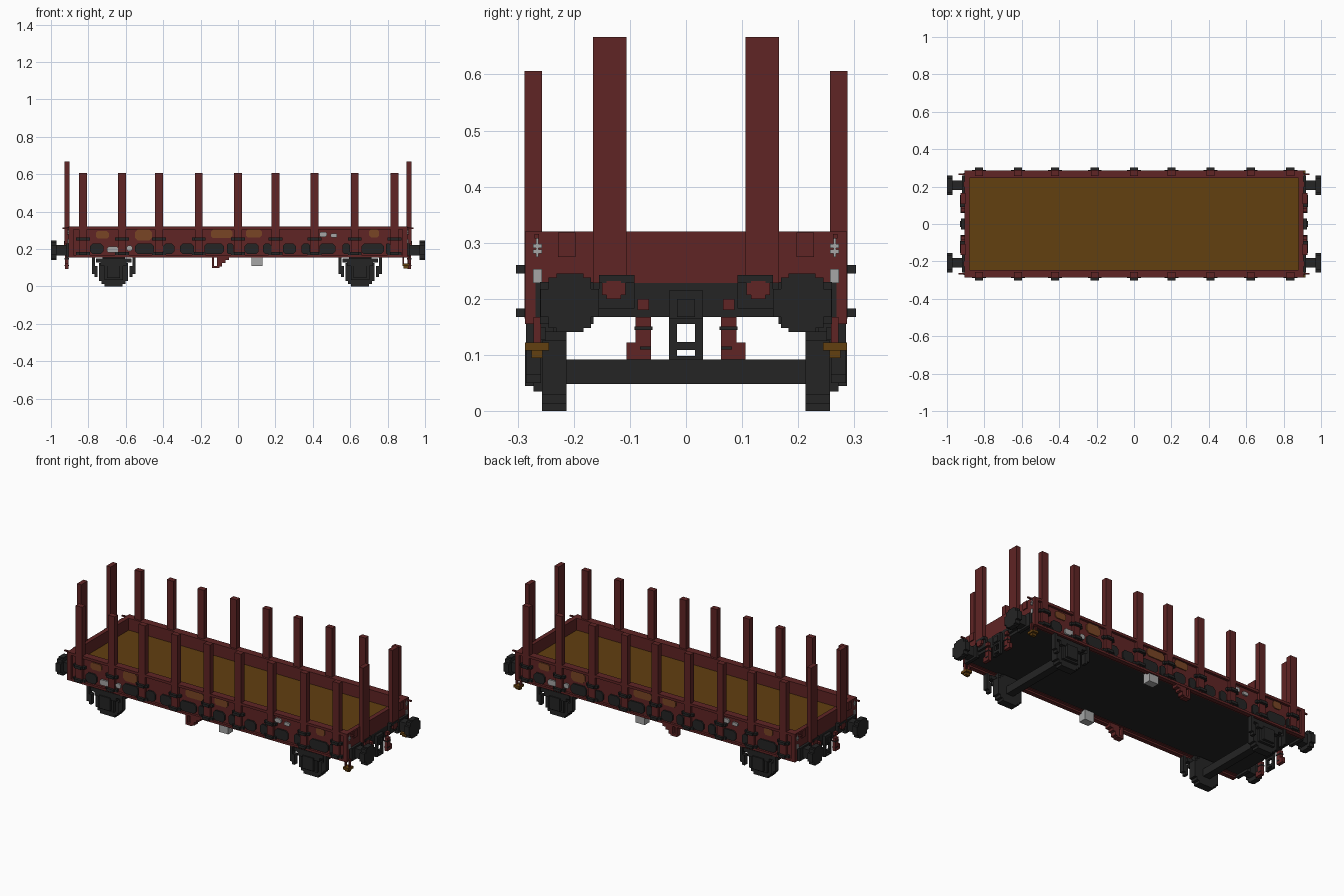
import bpy, bmesh, math
from mathutils import Vector

cube = bpy.data.objects.get("Cube")
if cube:
    bpy.data.objects.remove(cube, do_unlink=True)


def material(name, rgb):
    m = bpy.data.materials.new(name)
    m.use_nodes = True
    m.diffuse_color = (*rgb, 1)
    b = m.node_tree.nodes["Principled BSDF"]
    b.inputs["Base Color"].default_value = (*rgb, 1)
    b.inputs["Roughness"].default_value = 0.9
    return m


RED = material("oxide red", (0.115, 0.018, 0.018))
BLACK = material("frame black", (0.018, 0.018, 0.018))
WOOD = material("plank brown", (0.122, 0.050, 0.005))
RUST = material("rust orange", (0.190, 0.060, 0.018))
GREY = material("light grey", (0.38, 0.38, 0.38))


def finish(name, bm, mat):
    bmesh.ops.recalc_face_normals(bm, faces=bm.faces)
    me = bpy.data.meshes.new(name)
    bm.to_mesh(me)
    bm.free()
    me.materials.append(mat)
    ob = bpy.data.objects.new(name, me)
    bpy.context.collection.objects.link(ob)
    return ob


def boxes(name, mat, *spans):
    """One object from boxes given as (x0, x1, y0, y1, z0, z1)."""
    bm = bmesh.new()
    for x0, x1, y0, y1, z0, z1 in spans:
        vs = bmesh.ops.create_cube(bm, size=1)["verts"]
        for v in vs:
            v.co = Vector(((x0 + x1) / 2 + v.co.x * (x1 - x0),
                           (y0 + y1) / 2 + v.co.y * (y1 - y0),
                           (z0 + z1) / 2 + v.co.z * (z1 - z0)))
    return finish(name, bm, mat)


def stepped(axis, a0, a1, cu, cz, layers):
    """Blocky disc: nested boxes with half sizes (hu, hz) across an axis."""
    out = []
    for hu, hz in layers:
        if axis == "x":
            out.append((a0, a1, cu - hu, cu + hu, cz - hz, cz + hz))
        else:
            out.append((cu - hu, cu + hu, a0, a1, cz - hz, cz + hz))
    return out


def span(s, a, b):
    """Range a..b on the side given by sign s."""
    return (a, b) if s > 0 else (-b, -a)


def patch(name, mat, side, x0, x1, z0, z1, depth=0.006):
    """Thin painted plate with clipped corners on a side wall."""
    c = min(x1 - x0, z1 - z0) * 0.25
    pts = [(x0 + c, z0), (x1 - c, z0), (x1, z0 + c), (x1, z1 - c),
           (x1 - c, z1), (x0 + c, z1), (x0, z1 - c), (x0, z0 + c)]
    bm = bmesh.new()
    y = side * 0.2725
    f = bm.faces.new([bm.verts.new((x, y, z)) for x, z in pts])
    ext = bmesh.ops.extrude_face_region(bm, geom=[f])["geom"]
    bmesh.ops.translate(bm, vec=(0, side * depth, 0),
                        verts=[v for v in ext if isinstance(v, bmesh.types.BMVert)])
    finish(name, bm, mat)


# Deck and underframe
boxes("underframe", BLACK, (-0.885, 0.885, -0.25, 0.25, 0.168, 0.235))
boxes("plank_floor", WOOD, (-0.88, 0.88, -0.246, 0.246, 0.235, 0.25))

# Side walls, rims and sills
STAKES = [-0.829, -0.62, -0.422, -0.21, 0.0, 0.2, 0.409, 0.624, 0.836]
for s, tag in ((-1, "right"), (1, "left")):
    boxes("side_wall_" + tag, RED,
          (-0.905, 0.905, *span(s, 0.245, 0.273), 0.165, 0.32),
          (-0.905, 0.905, *span(s, 0.262, 0.287), 0.155, 0.168),
          (-0.905, 0.905, *span(s, 0.25, 0.287), 0.305, 0.32))
    # Stakes with their upper and lower brackets
    for i, x in enumerate(STAKES):
        boxes(f"side_stake_{tag}_{i}", RED,
              (x - 0.021, x + 0.021, *span(s, 0.257, 0.288), 0.165, 0.606))
        boxes(f"stake_bracket_{tag}_{i}", BLACK,
              (x - 0.037, x + 0.037, *span(s, 0.27, 0.289), 0.245, 0.26),
              (x - 0.022, x + 0.022, *span(s, 0.27, 0.303), 0.245, 0.26),
              (x - 0.037, x + 0.037, *span(s, 0.27, 0.289), 0.168, 0.183),
              (x - 0.022, x + 0.022, *span(s, 0.27, 0.303), 0.168, 0.183))

# Side wall plates, turned half round for the far side
DARK = [(-0.79, -0.72), (-0.55, -0.45), (-0.40, -0.34), (-0.31, -0.235),
        (-0.18, -0.075), (-0.06, -0.024), (0.035, 0.11), (0.135, 0.178),
        (0.24, 0.31), (0.34, 0.385), (0.435, 0.52), (0.56, 0.60),
        (0.66, 0.78), (0.79, 0.815)]
ORANGE = [(-0.76, -0.69, 0.255, 0.295), (-0.55, -0.46, 0.245, 0.304),
          (-0.145, -0.03, 0.258, 0.304), (0.042, 0.128, 0.262, 0.304),
          (0.70, 0.755, 0.262, 0.304)]
PALE = [(-0.70, -0.64, 0.18, 0.212), (-0.595, -0.565, 0.19, 0.218),
        (0.435, 0.475, 0.265, 0.29), (0.495, 0.53, 0.262, 0.282)]
for s in (-1, 1):
    def place(a, b):
        return (a, b) if s < 0 else (-b, -a)
    for a, b in DARK:
        patch("dark_side_plate", BLACK, s, *place(a, b), 0.172, 0.23, 0.009)
    for a, b, z0, z1 in ORANGE:
        patch("rust_patch", RUST, s, *place(a, b), z0, z1)
    for a, b, z0, z1 in PALE:
        patch("pale_marking", GREY, s, *place(a, b), z0, z1, 0.0095)

# Ends: wall, stakes, buffers, coupling and hoses
for e, tag in ((1, "left"), (-1, "right")):
    def X(a, b):
        return span(e, a, b)
    boxes("end_wall_" + tag, RED, (*X(0.88, 0.906), -0.287, 0.287, 0.228, 0.32),
          (*X(0.88, 0.906), -0.287, -0.268, 0.155, 0.23),
          (*X(0.88, 0.906), 0.268, 0.287, 0.155, 0.23))
    boxes("buffer_beam_" + tag, BLACK, (*X(0.87, 0.906), -0.27, 0.27, 0.168, 0.23))
    boxes("coupling_hook_" + tag, BLACK,
          (*X(0.90, 0.925), -0.03, 0.03, 0.165, 0.215),
          (*X(0.915, 0.93), -0.016, 0.016, 0.168, 0.2),
          (*X(0.908, 0.922), -0.03, -0.016, 0.092, 0.17),
          (*X(0.908, 0.922), 0.016, 0.03, 0.092, 0.17),
          (*X(0.908, 0.922), -0.02, 0.02, 0.092, 0.098),
          (*X(0.908, 0.922), -0.02, 0.02, 0.109, 0.123),
          (*X(0.908, 0.922), -0.02, 0.02, 0.155, 0.17))
    for s, st in ((-1, "a"), (1, "b")):
        def Y(a, b):
            return span(s, a, b)
        sfx = f"{tag}_{st}"
        boxes("end_stake_" + sfx, RED,
              (*X(0.90, 0.927), *Y(0.106, 0.166), 0.228, 0.667))
        boxes("end_stake_bracket_" + sfx, BLACK,
              (*X(0.90, 0.93), *Y(0.092, 0.155), 0.228, 0.243),
              (*X(0.90, 0.92), *Y(0.092, 0.155), 0.183, 0.23))
        boxes("end_stake_foot_" + sfx, RED,
              (*X(0.90, 0.931), *Y(0.108, 0.15), 0.207, 0.228),
              (*X(0.90, 0.931), *Y(0.116, 0.142), 0.2, 0.232))
        boxes("end_hinge_" + sfx, RED,
              (*X(0.90, 0.912), *Y(0.197, 0.228), 0.275, 0.318))
        # Buffers
        boxes("buffer_" + sfx, BLACK,
              *stepped("x", *X(0.97, 1.0), s * 0.207, 0.193,
                       [(0.024, 0.052), (0.038, 0.045), (0.052, 0.025)]),
              *stepped("x", *X(0.90, 0.972), s * 0.207, 0.193,
                       [(0.025, 0.028)]),
              (*X(0.90, 0.92), *Y(0.165, 0.26), 0.155, 0.23))
        # Brake hoses
        boxes("brake_hose_" + sfx, RED,
              (*X(0.905, 0.924), *Y(0.062, 0.09), 0.092, 0.168),
              (*X(0.905, 0.924), *Y(0.078, 0.106), 0.092, 0.122),
              (*X(0.90, 0.924), *Y(0.066, 0.086), 0.18, 0.2))
        boxes("hose_clamp_" + sfx, BLACK,
              (*X(0.903, 0.927), *Y(0.06, 0.092), 0.145, 0.151),
              (*X(0.903, 0.927), *Y(0.062, 0.082), 0.11, 0.115))
        # Pale grips and markings on the end corners
        boxes("corner_marking_" + sfx, GREY,
              (*X(0.90, 0.911), *Y(0.257, 0.273), 0.228, 0.253),
              (*X(0.90, 0.911), *Y(0.257, 0.273), 0.281, 0.288),
              (*X(0.90, 0.911), *Y(0.257, 0.273), 0.291, 0.298),
              (*X(0.90, 0.909), *Y(0.263, 0.267), 0.275, 0.308))
        boxes("corner_grip_" + sfx, RED,
              (*X(0.90, 0.937), *Y(0.262, 0.27), 0.308, 0.316))

# Wheelsets with axle boxes, springs and hangers
for x, tag in ((-0.665, "rear"), (0.653, "fore")):
    boxes("axle_" + tag, BLACK, (x - 0.022, x + 0.022, -0.215, 0.215, 0.048, 0.092))
    for s, st in ((-1, "a"), (1, "b")):
        def Y(a, b):
            return span(s, a, b)
        boxes(f"wheel_{tag}_{st}", BLACK,
              *stepped("y", *Y(0.213, 0.257), x, 0.078,
                       [(0.048, 0.078), (0.064, 0.064), (0.078, 0.048)]))
        boxes(f"axle_box_{tag}_{st}", BLACK,
              (x - 0.035, x + 0.035, *Y(0.25, 0.287), 0.045, 0.12),
              (x - 0.05, x + 0.05, *Y(0.25, 0.272), 0.035, 0.135),
              (x - 0.07, x + 0.07, *Y(0.25, 0.28), 0.108, 0.13),
              (x - 0.095, x + 0.095, *Y(0.25, 0.28), 0.128, 0.15),
              (x - 0.06, x + 0.06, *Y(0.235, 0.265), 0.14, 0.172))
        boxes(f"spring_hanger_{tag}_{st}", BLACK,
              *[(x + d - 0.008, x + d + 0.008, *Y(0.258, 0.285), z0, z1)
                for d, z0, z1 in ((-0.108, 0.065, 0.157), (0.108, 0.065, 0.157),
                                  (-0.094, 0.05, 0.11), (0.094, 0.05, 0.11))])

# Side fittings: brake lever, grey box and the step hooks at one end
for s, st in ((-1, "right"), (1, "left")):
    def Y(a, b):
        return span(s, a, b)
    boxes("brake_lever_" + st, RED,
          (-0.14, -0.128, *Y(0.25, 0.285), 0.098, 0.165),
          (-0.14, -0.10, *Y(0.25, 0.285), 0.098, 0.11),
          (-0.112, -0.085, *Y(0.25, 0.285), 0.105, 0.165),
          (-0.09, -0.068, *Y(0.25, 0.285), 0.125, 0.165),
          (-0.07, -0.048, *Y(0.25, 0.285), 0.14, 0.165))
    boxes("grey_box_" + st, GREY, (0.072, 0.132, *Y(0.235, 0.28), 0.11, 0.168))
    boxes("step_hook_" + st, RED,
          (0.88, 0.888, *Y(0.258, 0.272), 0.12, 0.168),
          (0.906, 0.914, *Y(0.258, 0.272), 0.12, 0.168))
    boxes("step_tread_" + st, WOOD,
          (0.88, 0.918, *Y(0.244, 0.287), 0.108, 0.122),
          (0.885, 0.912, *Y(0.256, 0.275), 0.095, 0.11))
